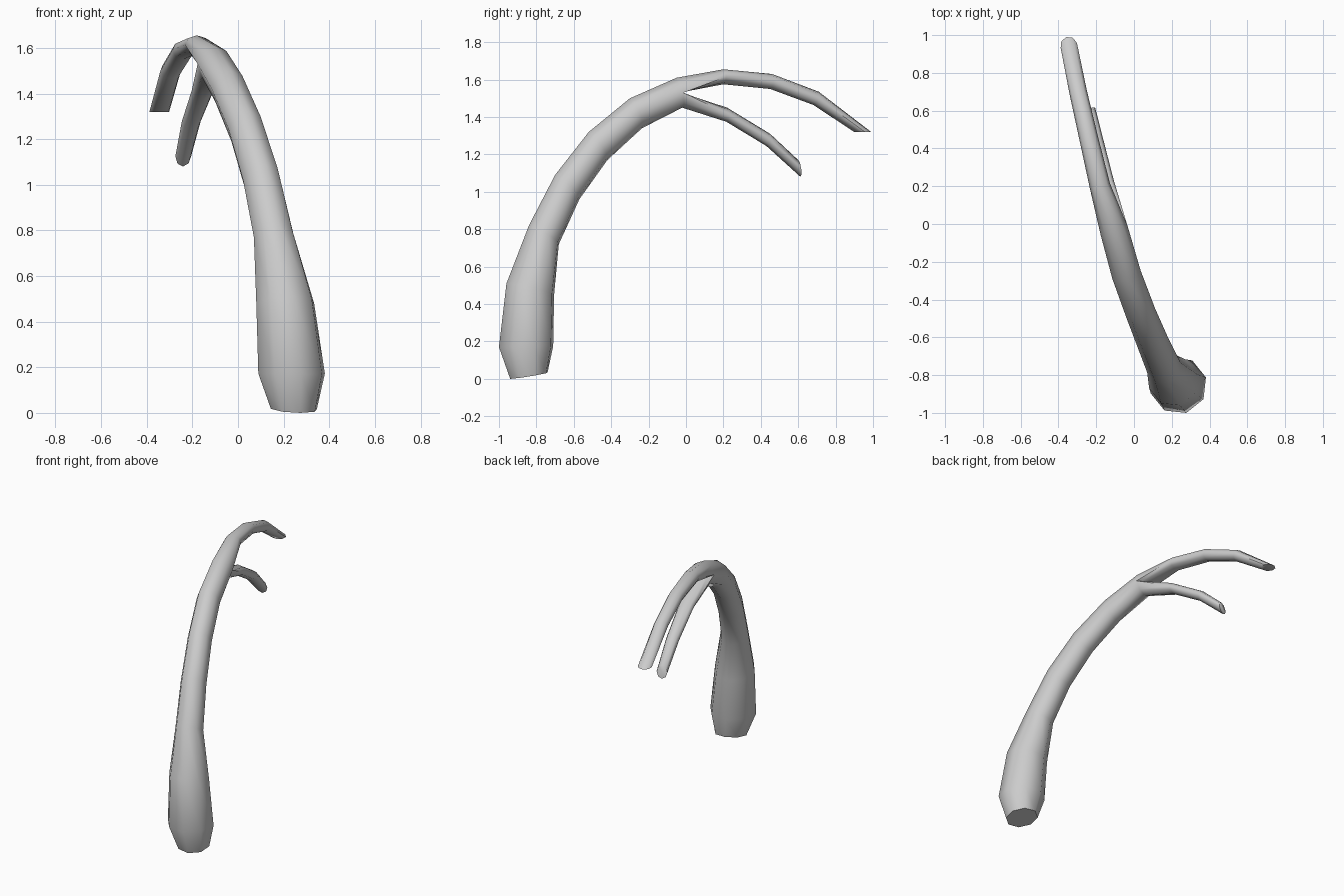
import bpy
import bmesh
import math
from mathutils import Vector

if "Cube" in bpy.data.objects:
    bpy.data.objects.remove(bpy.data.objects["Cube"], do_unlink=True)

SIDES = 8
SIDE_DIR = Vector((0.96, 0.28, 0))   # sideways axis shared by all rings
LEAN = -0.29                         # x drift per unit of y along the bend

# Rings: centre x, outer y, outer z, inner y, inner z, half width
STEM = [
    (0.245, -0.94, 0.00, -0.74, 0.035, 0.105),
    (0.235, -1.00, 0.17, -0.71, 0.175, 0.152),
    (0.207, -0.96, 0.51, -0.705, 0.45, 0.132),
    (0.158, -0.84, 0.82, -0.68, 0.72, 0.092),
    (0.103, -0.70, 1.09, -0.57, 0.96, 0.085),
    (0.035, -0.52, 1.32, -0.42, 1.17, 0.080),
    (-0.040, -0.30, 1.50, -0.235, 1.34, 0.078),
    (-0.105, -0.05, 1.61, -0.02, 1.45, 0.075),
]
UPPER_BRANCH = [
    (-0.180, 0.20, 1.655, 0.20, 1.575, 0.055),
    (-0.240, 0.46, 1.63, 0.45, 1.55, 0.050),
    (-0.295, 0.71, 1.535, 0.68, 1.465, 0.047),
    (-0.345, 0.99, 1.32, 0.90, 1.32, 0.045),
]
LOWER_BRANCH = [
    (-0.155, 0.22, 1.45, 0.215, 1.375, 0.050),
    (-0.205, 0.45, 1.31, 0.43, 1.245, 0.043),
    (-0.240, 0.60, 1.17, 0.612, 1.08, 0.036),
]

bm = bmesh.new()


def ring(x, yo, zo, yi, zi, width):
    centre = Vector((x, (yo + yi) / 2, (zo + zi) / 2))
    dy, dz = (yo - yi) / 2, (zo - zi) / 2
    v = Vector((LEAN * dy, dy, dz))
    u = SIDE_DIR * width
    return [bm.verts.new(centre + u * math.cos(a) + v * math.sin(a))
            for a in (2 * math.pi * i / SIDES for i in range(SIDES))]


def loft(loops):
    for a, b in zip(loops, loops[1:]):
        for i in range(SIDES):
            j = (i + 1) % SIDES
            bm.faces.new((a[i], a[j], b[j], b[i]))


# Curved stem with a closed foot
stem = [ring(*r) for r in STEM]
loft(stem)
bm.faces.new(stem[0])

# Split the last stem ring into two D-shaped halves for the fork
last = stem[-1]
chord = [bm.verts.new(last[4].co.lerp(last[0].co, t)) for t in (0.25, 0.5, 0.75)]
upper_start = last[:5] + chord
lower_start = [last[0]] + chord[::-1] + last[4:]

# Two tapering branches with closed tips
for start, rows in ((upper_start, UPPER_BRANCH), (lower_start, LOWER_BRANCH)):
    loops = [start] + [ring(*r) for r in rows]
    loft(loops)
    bm.faces.new(loops[-1])

bmesh.ops.recalc_face_normals(bm, faces=bm.faces)
mesh = bpy.data.meshes.new("forked_stem")
bm.to_mesh(mesh)
bm.free()

obj = bpy.data.objects.new("forked_stem", mesh)
bpy.context.collection.objects.link(obj)

# Plain grey finish
grey = bpy.data.materials.new("light grey")
grey.use_nodes = True
colour = (0.6, 0.6, 0.6, 1)
grey.diffuse_color = colour
grey.node_tree.nodes["Principled BSDF"].inputs["Base Color"].default_value = colour
mesh.materials.append(grey)

# Smooth around the tube, crisp at the end caps
bpy.ops.object.select_all(action='DESELECT')
obj.select_set(True)
bpy.context.view_layer.objects.active = obj
bpy.ops.object.shade_smooth_by_angle(angle=math.radians(60))
